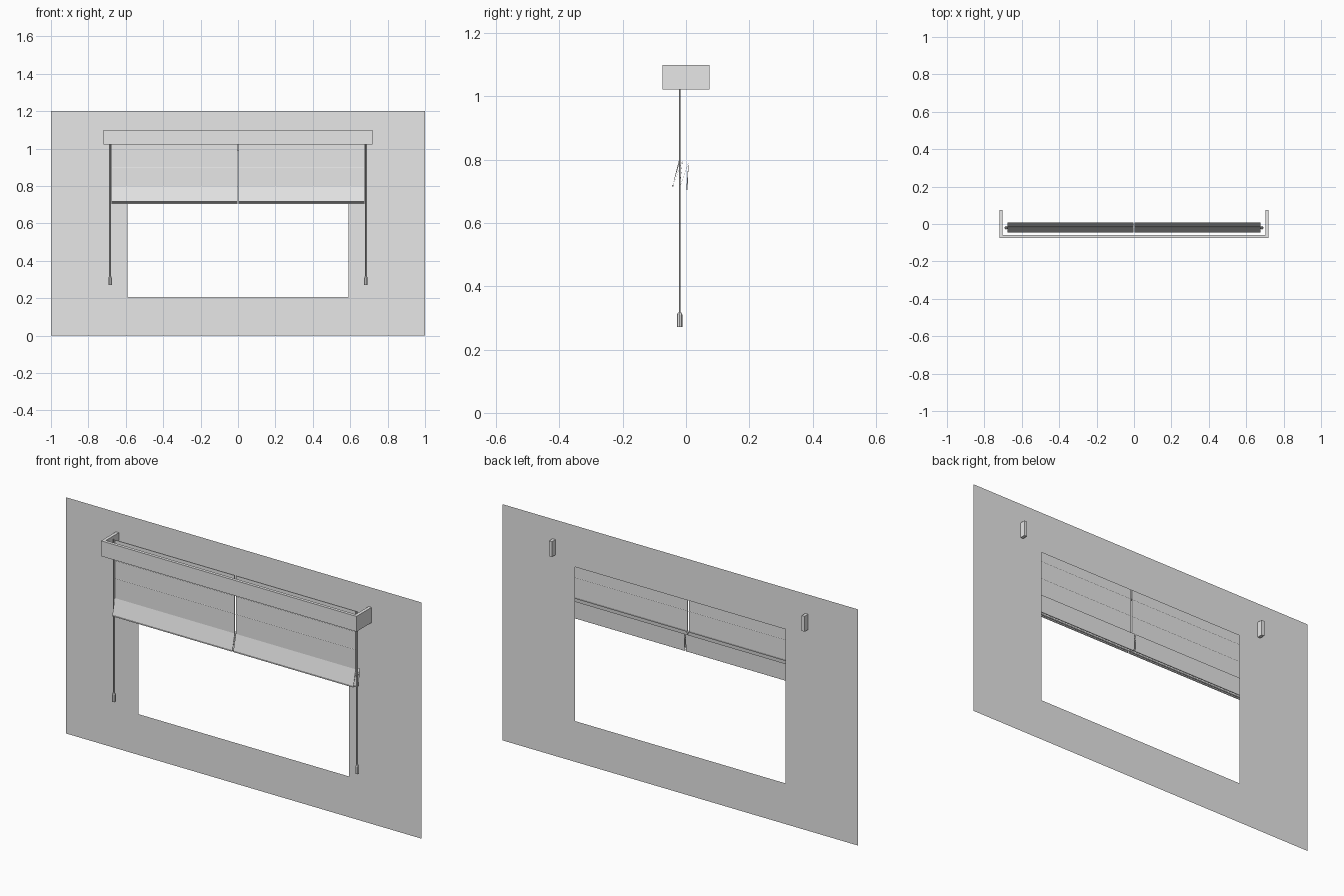
import bpy, bmesh
from mathutils import Matrix, Vector

cube = bpy.data.objects.get("Cube")
if cube:
    bpy.data.objects.remove(cube, do_unlink=True)

GREY = (0.8, 0.8, 0.8, 1.0)
mat = bpy.data.materials.new("light grey")
mat.use_nodes = True
mat.diffuse_color = GREY
mat.node_tree.nodes["Principled BSDF"].inputs["Base Color"].default_value = GREY


def finish(name, bm):
    mesh = bpy.data.meshes.new(name)
    bm.to_mesh(mesh)
    bm.free()
    mesh.materials.append(mat)
    obj = bpy.data.objects.new(name, mesh)
    bpy.context.collection.objects.link(obj)
    return obj


def rod(bm, start, end, r1, r2=None, sides=8):
    """Capped cylinder or cone between two points."""
    a, b = Vector(start), Vector(end)
    d = b - a
    m = Matrix.Translation((a + b) / 2) @ d.to_track_quat("Z", "Y").to_matrix().to_4x4()
    bmesh.ops.create_cone(bm, cap_ends=True, segments=sides, radius1=r1,
                          radius2=r1 if r2 is None else r2, depth=d.length, matrix=m)


# Thin wall sheet with a window opening
WALL_Y = 0.046


def rectangle(bm, x, low, high):
    return [bm.verts.new(p) for p in ((-x, WALL_Y, low), (x, WALL_Y, low),
                                      (x, WALL_Y, high), (-x, WALL_Y, high))]


bm = bmesh.new()
outer = rectangle(bm, 1.0, 0.0, 1.2)
inner = rectangle(bm, 0.592, 0.207, 0.99)
for i in range(4):
    j = (i + 1) % 4
    bm.faces.new((outer[i], outer[j], inner[j], inner[i]))
finish("wall", bm)

# Pelmet: a front board with two returns, open above and below
W, D, T = 0.718, 0.074, 0.016
outline = [(-W, D), (-W, -D), (W, -D), (W, D),
           (W - T, D), (W - T, T - D), (T - W, T - D), (T - W, D)]
bm = bmesh.new()
face = bm.faces.new([bm.verts.new((x, y, 1.022)) for x, y in outline])
ext = bmesh.ops.extrude_face_region(bm, geom=[face])
top = [v for v in ext["geom"] if isinstance(v, bmesh.types.BMVert)]
bmesh.ops.translate(bm, verts=top, vec=(0, 0, 0.078))
bmesh.ops.recalc_face_normals(bm, faces=bm.faces)
finish("pelmet", bm)

# Folded fabric profile from the top down, as (y, z)
HANG = -0.02
profile = [(HANG, 1.095), (HANG, 0.8), (-0.042, 0.718), (-0.011, 0.797),
           (-0.02, 0.711), (0.008, 0.792), (0.003, 0.707)]
battens = [(HANG, 0.99), (HANG, 0.9)] + profile[2::2]
NEAR, FAR = 0.003, 0.677

for side, sign in (("left", 1), ("right", -1)):
    # Fabric panel
    bm = bmesh.new()
    rows = [[bm.verts.new((sign * x, y, z)) for x in (NEAR, FAR)] for y, z in profile]
    for a, b in zip(rows, rows[1:]):
        bm.faces.new((a[0], a[1], b[1], b[0]))
    fabric = finish(side + "_shade_fabric", bm)
    solid = fabric.modifiers.new("thickness", "SOLIDIFY")
    solid.thickness = 0.004
    solid.offset = 0

    # Battens sewn into the folds
    bm = bmesh.new()
    for y, z in battens:
        rod(bm, (sign * NEAR, y, z), (sign * FAR, y, z), 0.0025)
    finish(side + "_shade_battens", bm)

    # Pair of pull cords
    bm = bmesh.new()
    for x in (0.681, 0.687):
        rod(bm, (sign * x, HANG, 0.3), (sign * x, HANG, 1.095), 0.0024)
    finish(side + "_pull_cord", bm)

    # Cord weight with a tapered top
    bm = bmesh.new()
    x = sign * 0.684
    rod(bm, (x, HANG, 0.272), (x, HANG, 0.309), 0.009)
    rod(bm, (x, HANG, 0.309), (x, HANG, 0.318), 0.009, 0.005)
    finish(side + "_cord_weight", bm)
